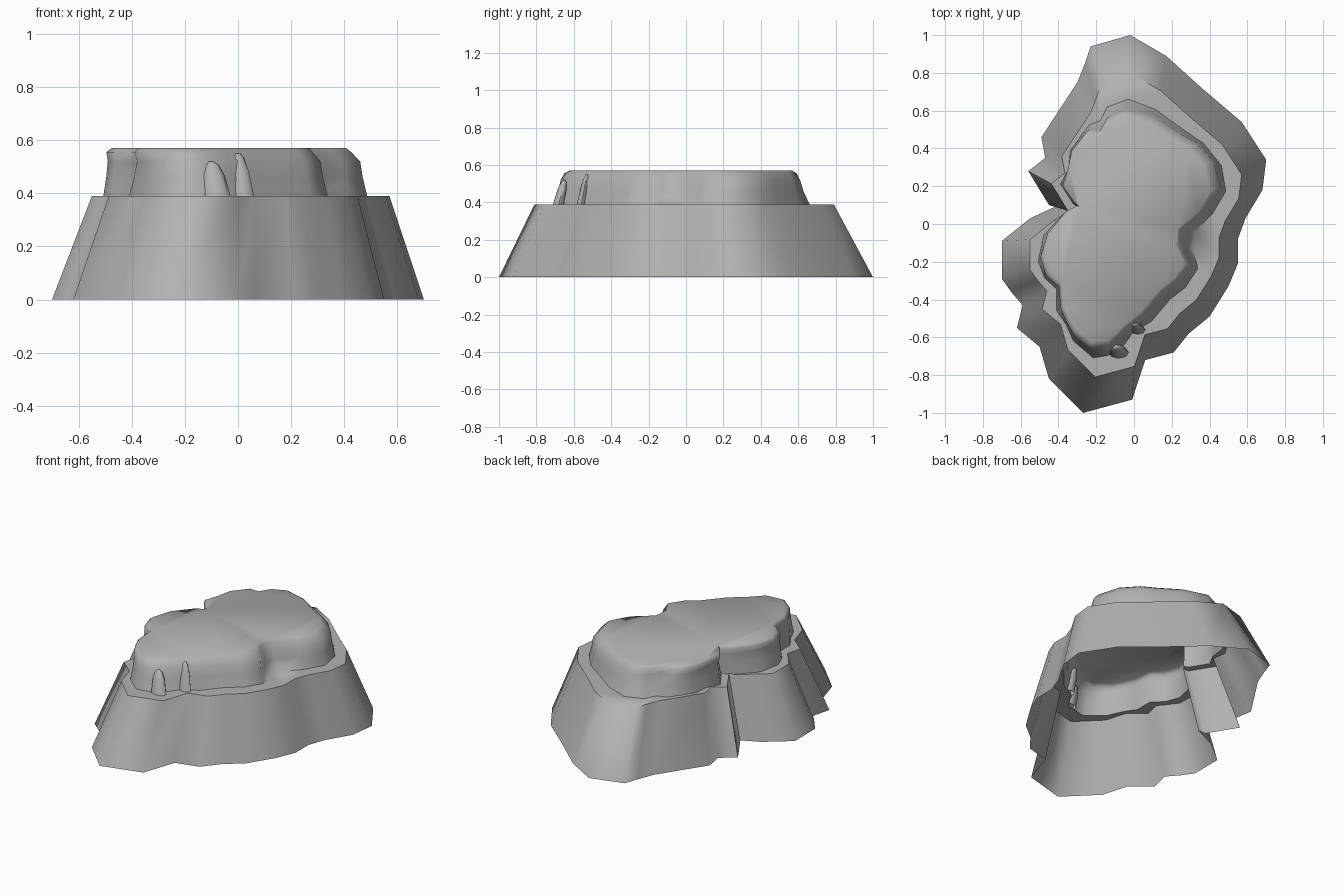
import bpy
import bmesh
from math import cos, sin, pi, radians
from mathutils import Vector

cube = bpy.data.objects.get("Cube")
if cube:
    bpy.data.objects.remove(cube, do_unlink=True)

# Single stone colour
stone = bpy.data.materials.new("grey_stone")
stone.use_nodes = True
stone.diffuse_color = (0.45, 0.45, 0.45, 1)
shader = next(n for n in stone.node_tree.nodes if n.type == 'BSDF_PRINCIPLED')
shader.inputs["Base Color"].default_value = stone.diffuse_color
shader.inputs["Roughness"].default_value = 0.9

# Outlines in hundredths, counter-clockwise from the back:
# ground outline x, y and matching plateau outline x, y
OUTLINE = [
    (-2, 100, -4, 61), (-23, 94, -13, 57), (-26, 85, -17, 50), (-30, 75, -24, 50),
    (-49, 46, -32, 40), (-47, 35, -34, 30), (-56, 28, -37, 21), (-45, 10, -31, 12),
    (-40, 10, -29, 10), (-55, 3, -35, 7), (-70, -9, -45, -5), (-70, -29, -49, -18),
    (-65, -36, -46, -28), (-59, -43, -39, -34), (-62, -55, -38, -46), (-50, -65, -35, -53),
    (-45, -82, -31, -60), (-27, -100, -22, -67), (-1, -93, -12, -66), (6, -72, -3, -57),
    (21, -68, 6, -50), (29, -58, 17, -37), (40, -49, 25, -31), (50, -33, 31, -22),
    (55, -21, 26, -12), (55, -8, 27, -3), (59, 3, 39, 7), (68, 18, 46, 19),
    (70, 34, 42, 33), (57, 54, 33, 43), (37, 71, 24, 48), (17, 89, 10, 57),
]
LEDGE_Z, TOP_Z = 0.39, 0.57
ground = [Vector((a, b)) / 100 for a, b, c, d in OUTLINE]
plateau = [Vector((c, d)) / 100 for a, b, c, d in OUTLINE]
ledge = [p * 0.8 + Vector((0.01, -0.01)) for p in ground]


def blend(a, b, t):
    return [p.lerp(q, t) for p, q in zip(a, b)]


def inset(ring, scale):
    return [p * scale + Vector((-0.02, 0)) for p in ring]


def build(name, rings, sharp_angle):
    """Loft matching (outline, height) rings and close the last one."""
    bm = bmesh.new()
    loops = [[bm.verts.new((p.x, p.y, z)) for p in ring] for ring, z in rings]
    for low, high in zip(loops, loops[1:]):
        for i in range(len(low)):
            j = (i + 1) % len(low)
            bm.faces.new((low[i], low[j], high[j], high[i]))
    cap = bm.faces.new(loops[-1])
    bmesh.ops.triangulate(bm, faces=[cap])
    mesh = bpy.data.meshes.new(name)
    bm.to_mesh(mesh)
    bm.free()
    mesh.materials.append(stone)
    obj = bpy.data.objects.new(name, mesh)
    bpy.context.collection.objects.link(obj)
    bpy.ops.object.select_all(action='DESELECT')
    obj.select_set(True)
    bpy.context.view_layer.objects.active = obj
    bpy.ops.object.shade_smooth_by_angle(angle=radians(sharp_angle))
    return obj


# Hollow rock: sloping skirt, narrow ledge, rounded upper cliff and flat plateau
build("rock_shell", [
    (ground, 0),
    (ledge, LEDGE_Z),
    (blend(plateau, ledge, 0.28), LEDGE_Z),
    (blend(plateau, ledge, 0.1), 0.46),
    (plateau, 0.52),
    (inset(plateau, 0.97), 0.555),
    (inset(plateau, 0.93), TOP_Z),
], 65)


# Small rounded teeth leaning against the front cliff
def tooth(name, x, y, width, height, lean):
    def ring(size, t):
        return [Vector((x + lean * t + size * cos(k * pi / 4),
                        y + 0.03 * t + 0.6 * size * sin(k * pi / 4))) for k in range(8)]
    build(name, [(ring(width * s, t), LEDGE_Z + height * t)
                 for s, t in ((1, 0), (0.8, 0.6), (0.5, 0.9), (0.2, 1))], 65)


tooth("front_tooth", -0.08, -0.68, 0.052, 0.13, -0.02)
tooth("side_tooth", 0.02, -0.56, 0.04, 0.16, -0.02)
